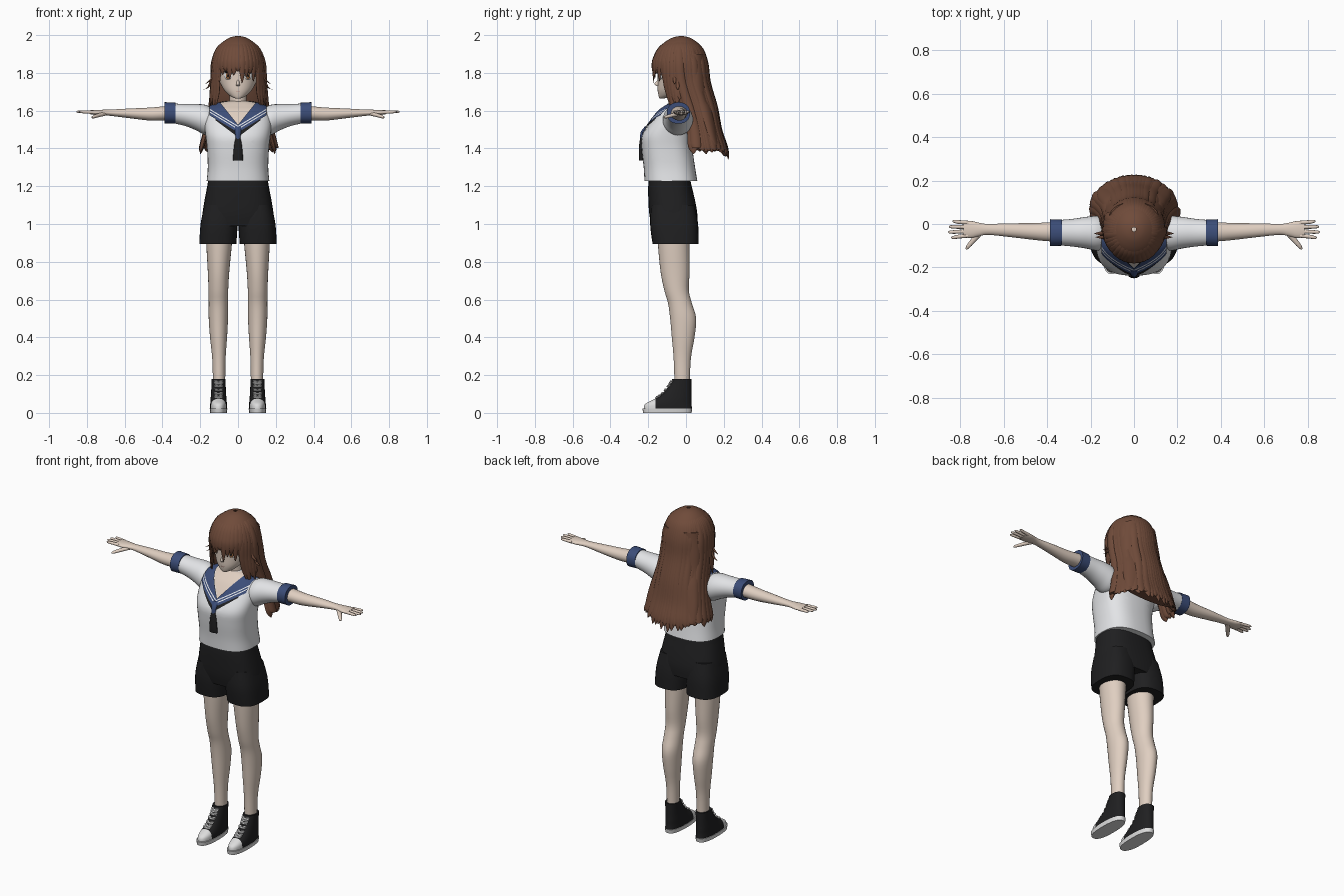
import bpy, bmesh, math, random
from mathutils import Vector, Matrix

random.seed(4)
old = bpy.data.objects.get("Cube")
if old:
    bpy.data.objects.remove(old)
X, Y, Z = Vector((1, 0, 0)), Vector((0, 1, 0)), Vector((0, 0, 1))


def material(name, *rgb):
    mat = bpy.data.materials.new(name)
    mat.use_nodes = True
    mat.diffuse_color = (*rgb, 1)
    mat.node_tree.nodes["Principled BSDF"].inputs["Base Color"].default_value = (*rgb, 1)
    return mat


skin = material("skin", .74, .62, .53)
hair = material("brown hair", .16, .07, .042)
cotton = material("white cotton", .78, .79, .81)
navy = material("navy trim", .045, .075, .19)
black = material("black cloth", .014, .014, .015)
rubber = material("white rubber", .72, .72, .72)
iris = material("amber iris", .3, .13, .05)
lip = material("pale lip", .5, .28, .24)


def spline(keys, steps):
    """Smooth in-between values for a list of equal-length tuples."""
    k = [Vector(p) for p in keys]
    k = [k[0]] + k + [k[-1]]
    out = []
    for a, b, c, d in zip(k, k[1:], k[2:], k[3:]):
        for i in range(steps):
            t = i / steps
            out.append(b + (c - a) * (t / 2) + (a * 2 - b * 5 + c * 4 - d) * (t * t / 2)
                       + (b * 3 - a - c * 3 + d) * (t ** 3 / 2))
    return out + [k[-1]]


def loft(bm, keys, u=X, v=Y, n=28, power=2, steps=4, caps=True, grow=0):
    """Skin rounded sections; a key is centre x, y, z and the half sizes along u and v."""
    rings = []
    for key in spline(keys, steps):
        centre, ring = Vector(key[:3]), []
        for i in range(n):
            a = math.tau * i / n
            c, s = [math.copysign(abs(w) ** (2 / power), w) for w in (math.cos(a), math.sin(a))]
            ring.append(bm.verts.new(centre + u * c * (key[3] + grow) + v * s * (key[4] + grow)))
        rings.append(ring)
    for low, high in zip(rings, rings[1:]):
        for i in range(n):
            bm.faces.new((low[i], low[i - 1], high[i - 1], high[i]))
    if caps:
        bm.faces.new(rings[0])
        bm.faces.new(rings[-1])
    return bm


def blob(bm, loc, size, turn=0):
    m = Matrix.Translation(loc) @ Matrix.Rotation(turn, 4, "Z") @ Matrix.Diagonal((*size, 1))
    bmesh.ops.create_uvsphere(bm, u_segments=16, v_segments=8, radius=1, matrix=m)
    return bm


def cut(bm, point, normal):
    bmesh.ops.bisect_plane(bm, geom=bm.verts[:] + bm.edges[:] + bm.faces[:],
                           plane_co=point, plane_no=normal)


def make(name, bm, *mats, mirror=False, rule=None):
    bmesh.ops.recalc_face_normals(bm, faces=bm.faces)
    if rule:
        for f in bm.faces:
            f.material_index = rule(f.calc_center_median())
    mesh = bpy.data.meshes.new(name)
    bm.to_mesh(mesh)
    bm.free()
    for m in mats:
        mesh.materials.append(m)
    ob = bpy.data.objects.new(name, mesh)
    bpy.context.collection.objects.link(ob)
    bpy.ops.object.select_all(action="DESELECT")
    ob.select_set(True)
    bpy.context.view_layer.objects.active = ob
    bpy.ops.object.shade_smooth_by_angle(angle=math.radians(50))
    if mirror:
        ob.modifiers.new("mirror", "MIRROR").use_clip = False
    return ob


def new():
    return bmesh.new()


# Legs
make("legs", loft(new(), [
    (.098, -.065, 1, .07, .085), (.1, -.065, .9, .068, .084), (.103, -.058, .75, .057, .077),
    (.104, -.05, .65, .052, .065), (.104, -.032, .58, .051, .063), (.104, -.015, .5, .051, .069),
    (.103, -.015, .4, .045, .06), (.101, -.02, .28, .035, .045), (.1, -.02, .12, .032, .04)]),
    skin, mirror=True)

# Shoes: sole, upper with toe cap, laces
make("shoe_soles", loft(new(), [(.103, -.099, 0, .044, .128), (.103, -.099, .024, .047, .132)],
                        power=2.5, steps=1), rubber, mirror=True)
upper = loft(new(), [
    (.103, -.096, .022, .044, .128), (.103, -.093, .048, .044, .122), (.103, -.067, .075, .042, .096),
    (.103, -.05, .1, .04, .078), (.103, -.032, .14, .038, .06), (.103, -.022, .18, .038, .05)],
    power=2.3)
cut(upper, (0, -.162, 0), Y)
make("shoe_uppers", upper, black, rubber, mirror=True, rule=lambda p: p.y < -.162)
laces = new()
for y, z in spline([(-.155, .08), (-.127, .1), (-.094, .14), (-.08, .162)], 2):
    blob(laces, (.103, y, z), (.024, .009, .005))
    for side in (-1, 1):
        blob(laces, (.103 + side * .014, y + .004, z + .006), (.012, .008, .004), side * .5)
make("shoe_laces", laces, rubber, mirror=True)

# Shorts: hips and two wide legs
make("shorts_hips", loft(new(), [
    (0, -.087, 1.25, .155, .107), (0, -.085, 1.2, .163, .115), (0, -.075, 1.12, .178, .124),
    (0, -.067, 1.05, .188, .127), (0, -.062, .99, .185, .12)], power=2.7), black)
make("shorts_legs", loft(new(), [
    (.09, -.07, 1.1, .088, .115), (.1, -.063, 1, .098, .127), (.107, -.055, .895, .098, .122)],
    power=2.7), black, mirror=True)

# Shirt body with an open neckline
body = [(0, -.08, 1.228, .166, .14), (0, -.088, 1.3, .16, .136), (0, -.1, 1.4, .164, .135),
        (0, -.097, 1.47, .172, .136), (0, -.07, 1.54, .178, .118), (0, -.048, 1.6, .165, .094),
        (0, -.037, 1.625, .142, .075), (0, -.032, 1.643, .095, .056), (0, -.03, 1.65, .06, .045)]


def vee(bm, height, slope):
    for side in (-1, 1):
        cut(bm, (0, 0, height), (-side * slope, 0, 1))


def over(p, height, slope):
    return p.z - height - slope * abs(p.x)


NECK, EDGE = (1.525, 1.25), (1.485, .6)
torso = loft(new(), body, n=40, power=2.6)
vee(torso, *NECK)
make("shirt_body", torso, cotton, skin, rule=lambda p: over(p, *NECK) > 0 and p.y < -.04)
make("sleeves", loft(new(), [
    (.12, -.045, 1.54, .07, .065), (.17, -.043, 1.55, .08, .08), (.22, -.04, 1.565, .073, .07),
    (.28, -.04, 1.577, .064, .058), (.345, -.04, 1.586, .058, .052)], Y, Z), cotton, mirror=True)
make("sleeve_cuffs", loft(new(), [(.332, -.04, 1.587, .06, .055), (.388, -.04, 1.588, .062, .057)],
                          Y, Z, power=2.2, steps=1), navy, mirror=True)

# Sailor collar: front lapels, square back, two stripes; a scarf edge shows beneath
STRIPES = [.015, .021, .029, .035]


def stripe(p):
    d = over(p, *EDGE) if p.y < -.04 else p.z - 1.5
    return STRIPES[0] < d < STRIPES[1] or STRIPES[2] < d < STRIPES[3]


def lapel(name, edge, grow, width, mats, rule=None):
    bm = loft(new(), body[2:], n=40, power=2.6, caps=False, grow=grow)
    cut(bm, (0, -.04, 0), Y)
    vee(bm, *NECK)
    for d in [0] + STRIPES:
        vee(bm, edge[0] + d, edge[1])
        cut(bm, (0, 0, 1.5 + d), Z)
    for side in (-1, 1):
        cut(bm, (side * width, 0, 0), X)

    def outside(p):
        front = over(p, *edge) < 0 or over(p, *NECK) > 0
        return abs(p.x) > width or (front if p.y < -.04 else p.z < 1.5)
    gone = [f for f in bm.faces if outside(f.calc_center_median())]
    bmesh.ops.delete(bm, geom=gone, context="FACES")
    make(name, bm, *mats, rule=rule)


lapel("scarf", (1.46, .75), .004, .12, [black])
lapel("collar", EDGE, .009, .15, [navy, cotton], stripe)
make("scarf_knot", loft(new(), [(0, -.205, 1.515, .022, .014), (0, -.225, 1.485, .017, .015),
                                (0, -.234, 1.445, .013, .01)], n=16), navy)
make("scarf_tail", loft(new(), [(0, -.234, 1.46, .012, .008), (0, -.238, 1.42, .02, .01),
                                (0, -.238, 1.37, .025, .012), (0, -.236, 1.335, .027, .012)],
                        n=16), black)

# Arms and hands
make("arms", loft(new(), [
    (.33, -.036, 1.587, .046, .04), (.4, -.036, 1.585, .043, .037), (.47, -.034, 1.582, .038, .034),
    (.58, -.028, 1.586, .031, .025), (.67, -.025, 1.589, .025, .017), (.71, -.025, 1.59, .03, .015),
    (.75, -.025, 1.59, .039, .014), (.785, -.024, 1.592, .037, .01)], Y, Z), skin, mirror=True)
fingers = new()
for i, tip in enumerate((.836, .852, .856, .842)):
    y = .006 - i * .02
    end = y * 1.25 + .005
    loft(fingers, [(.765, y, 1.591, .009, .009), (.81, (y + end) / 2, 1.593, .009, .008),
                   (tip - .008, end, 1.594, .007, .006), (tip, end, 1.594, .002, .002)],
         Y, Z, n=10, steps=2)
loft(fingers, [(.705, -.035, 1.584, .014, .011), (.74, -.075, 1.575, .012, .01),
               (.765, -.105, 1.567, .009, .008), (.774, -.116, 1.564, .003, .003)],
     (X + Y).normalized(), Z, n=10, steps=2)
make("fingers", fingers, skin, mirror=True)

# Neck and head
make("neck", loft(new(), [(0, -.03, 1.58, .06, .05), (0, -.033, 1.64, .046, .044),
                          (0, -.038, 1.74, .045, .046)]), skin)
head = loft(new(), [
    (0, -.128, 1.665, .014, .012), (0, -.105, 1.678, .042, .04), (0, -.08, 1.71, .074, .07),
    (0, -.05, 1.76, .1, .1), (0, -.036, 1.82, .113, .115), (0, -.03, 1.9, .112, .118),
    (0, -.03, 1.96, .06, .06)], n=36)
loft(head, [(0, -.139, 1.765, .006, .008), (0, -.15, 1.742, .009, .018),
            (0, -.143, 1.73, .01, .01)], n=12)
make("head", head, skin)
for name, mat, dz, depth, size in (
        ("eye_whites", rubber, 0, 0, (.025, .004, .02)), ("irises", iris, 0, .003, (.013, .004, .019)),
        ("pupils", black, 0, .005, (.006, .004, .009)), ("lashes", black, .02, .002, (.03, .004, .005)),
        ("brows", hair, .045, .004, (.026, .004, .003))):
    make(name, blob(new(), (.053, -.137 - depth, 1.785 + dz), size, .48), mat, mirror=True)
make("mouth", blob(new(), (0, -.146, 1.7), (.013, .004, .003)), lip)

# Hair: cap, solid back mass, then overlapping locks
make("hair_cap", loft(new(), [
    (0, -.025, 1.995, .01, .01), (0, -.026, 1.984, .05, .052), (0, -.028, 1.95, .095, .1),
    (0, -.03, 1.9, .124, .13), (0, -.03, 1.855, .132, .136)], caps=False), hair)
make("hair_back", loft(new(), [
    (0, .02, 1.9, .115, .08), (0, .035, 1.78, .132, .075), (0, .055, 1.68, .138, .068),
    (0, .085, 1.6, .15, .065), (0, .115, 1.5, .168, .055), (0, .14, 1.42, .175, .045)],
    power=2.3), hair)


def lock(bm, degrees, path, width, thick=.012):
    """One lock; path holds height, sideways reach, middle y and y reach. Zero degrees is back."""
    a = math.radians(degrees)
    s, c = math.sin(a), math.cos(a)
    last = len(path) - 1
    keys = []
    for i, (z, rx, y, ry) in enumerate(path):
        w = (.3, .75, 1)[min(i, 2)] if i < last else .1
        keys.append((rx * s, y + ry * c, z, width * w, thick * w))
    loft(bm, keys, Vector((c, -s, 0)), Vector((s, c, 0)), n=8, steps=4)


crown = [(1.99, .02, -.026, .02), (1.945, .096, -.03, .1)]
back = new()
for layer in range(2):
    for i in range(17):
        angle = (i + layer / 2) * 12 - 99
        tip = 1.345 + .035 * abs(math.sin(math.radians(angle))) + random.uniform(-.012, .03)
        r = random.uniform(-.006, .006) - layer * .006
        lock(back, angle, crown + [
            (1.86, .132 + r / 2, -.03, .135), (1.75, .138 + r, -.02, .14), (1.62, .15 + r, .02, .137),
            (1.5, .175 + r, .05, .13), (1.41, .198 + r, .06, .15), (tip, .207 + r, .065, .162)],
            .026)
make("hair_back_locks", back, hair)

fringe = new()
for i in range(15):
    angle = 180 + (i - 7) * 10
    tip = (1.755, 1.8, 1.775)[i % 3] + random.uniform(-.01, .015)
    lock(fringe, angle, crown + [(1.88, .126, -.032, .135), (1.83, .13, -.033, .141),
                                 (tip, .126, -.035, .138)], .02, .008)
make("hair_fringe", fringe, hair)

sides = new()
for i, tip in enumerate((1.66, 1.62, 1.64, 1.6, 1.62)):
    lock(sides, 92 + i * 9, crown + [(1.86, .133, -.03, .135), (1.76, .137, -.03, .125),
                                     (1.69, .142, -.03, .1), (tip, .15, -.03, .085)], .02, .009)
for angle, z in ((98, 1.71), (108, 1.74)):
    lock(sides, angle, [(1.84, .125, -.03, .1), (1.79, .138, -.03, .1), (z + .02, .155, -.03, .1),
                        (z, .185, -.03, .1)], .009, .006)
make("hair_side_locks", sides, hair, mirror=True)
